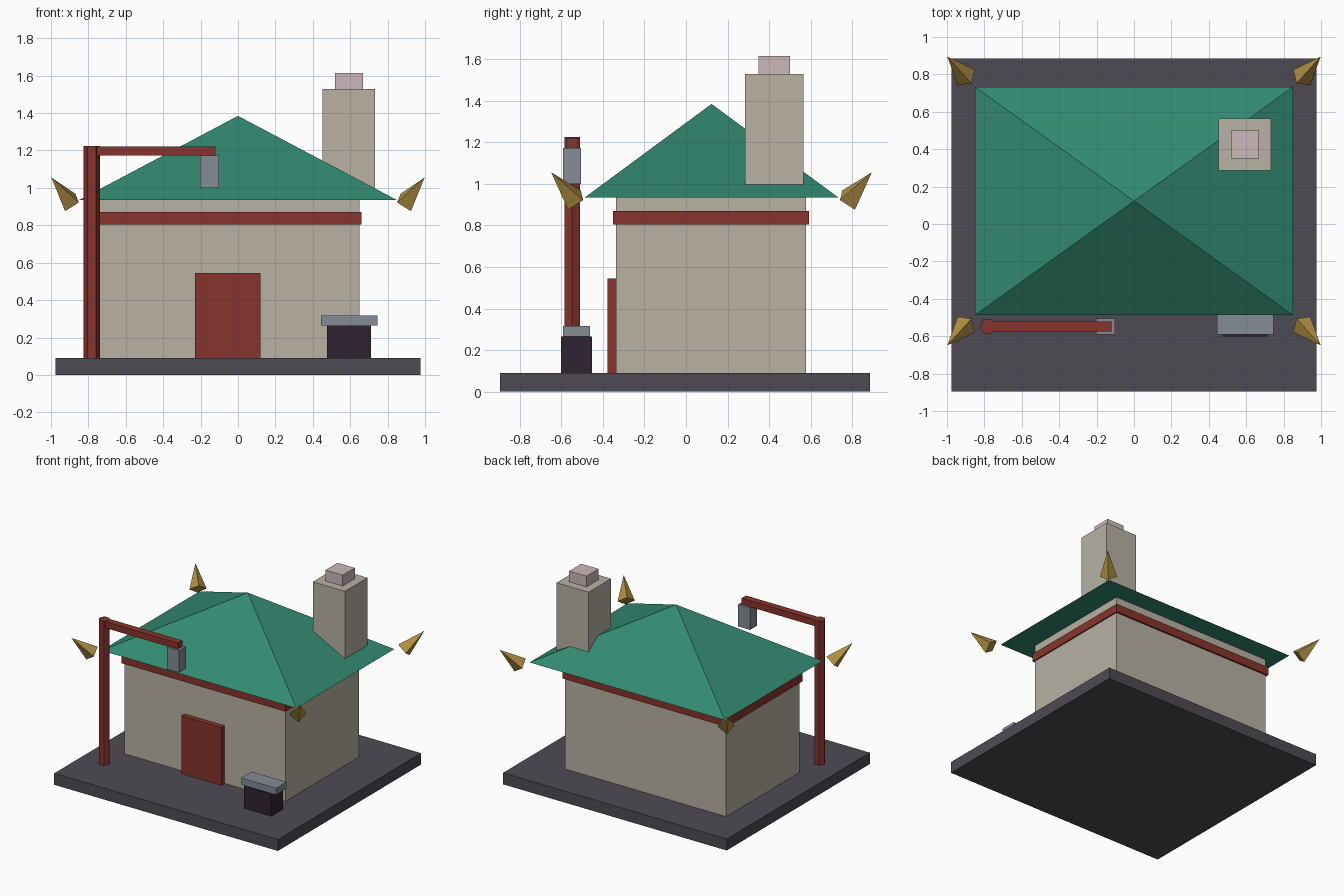
import bpy
import math
from mathutils import Vector, Matrix

cube = bpy.data.objects.get("Cube")
if cube:
    bpy.data.objects.remove(cube, do_unlink=True)


def material(name, hex_code):
    """Flat colour from an sRGB hex code, stored as linear values."""
    def linear(c):
        return c / 12.92 if c <= 0.04045 else ((c + 0.055) / 1.055) ** 2.4
    rgba = [linear(c / 255) for c in bytes.fromhex(hex_code)] + [1.0]
    m = bpy.data.materials.new(name)
    m.use_nodes = True
    m.diffuse_color = rgba
    m.node_tree.nodes["Principled BSDF"].inputs["Base Color"].default_value = rgba
    return m


plaster = material("plaster", "b8b1a4")
red = material("red_paint", "88342d")
green = material("green_tile", "328a71")
slate = material("slate", "4e4a53")
pink = material("pale_pink", "cdb9ba")
grey = material("grey_stone", "858c95")
dark = material("dark_iron", "302431")
gold = material("gold", "b09042")


def finish(name, mat):
    obj = bpy.context.object
    obj.name = obj.data.name = name
    obj.data.materials.append(mat)
    return obj


def box(name, mat, x, y, z):
    """Box from (min, max) ranges on each axis."""
    bpy.ops.mesh.primitive_cube_add(size=1)
    obj = finish(name, mat)
    obj.data.transform(
        Matrix.Translation([(a + b) / 2 for a, b in (x, y, z)])
        @ Matrix.Diagonal([b - a for a, b in (x, y, z)] + [1]))
    return obj


# Ground slab and house body
box("ground_slab", slate, (-0.975, 0.975), (-0.896, 0.886), (0, 0.09))
box("walls", plaster, (-0.755, 0.65), (-0.337, 0.578), (0.09, 0.94))
box("wall_band", red, (-0.77, 0.66), (-0.352, 0.592), (0.805, 0.87))
box("door", red, (-0.23, 0.12), (-0.377, -0.33), (0.09, 0.545))

# Pyramid roof
ROOF_Y = 0.123
bpy.ops.mesh.primitive_cone_add(vertices=4, radius1=math.sqrt(2), radius2=0, depth=1)
roof = finish("roof", green)
roof.data.transform(Matrix.Translation((0, ROOF_Y, 1.16))
                    @ Matrix.Diagonal((0.85, 0.61, 0.45, 1))
                    @ Matrix.Rotation(math.pi / 4, 4, "Z"))

# Gold spikes at the four roof corners
for side, sx in (("left", 1), ("right", -1)):
    for end, sy in (("back", 1), ("front", -1)):
        base = Vector((sx * 0.897, ROOF_Y + sy * 0.66, 0.922))
        tip = Vector((sx * 0.998, ROOF_Y + sy * 0.772, 1.056))
        axis = (tip - base).normalized()
        across = axis.cross(Vector((0, 0, 1))).normalized()
        frame = Matrix((across, axis.cross(across), axis)).transposed().to_4x4()
        bpy.ops.mesh.primitive_cone_add(vertices=4, radius1=0.062, radius2=0,
                                        depth=(tip - base).length)
        spike = finish(f"roof_spike_{end}_{side}", gold)
        spike.data.transform(Matrix.Translation((base + tip) / 2) @ frame)

# Chimney
box("chimney", plaster, (0.453, 0.733), (0.285, 0.565), (0.94, 1.53))
box("chimney_pot", pink, (0.518, 0.668), (0.35, 0.5), (1.53, 1.615))

# Hexagonal post with an arm and a hanging lantern
bpy.ops.mesh.primitive_cylinder_add(vertices=6, radius=0.043, depth=1.135)
post = finish("lantern_post", red)
post.data.transform(Matrix.Translation((-0.782, -0.548, 0.6575))
                    @ Matrix.Rotation(math.pi / 2, 4, "Z"))
box("lantern_arm", red, (-0.782, -0.12), (-0.575, -0.521), (1.172, 1.222))
box("lantern", grey, (-0.204, -0.101), (-0.591, -0.506), (1.0, 1.174))

# Forge block with a stone top
box("block_body", dark, (0.476, 0.711), (-0.602, -0.453), (0.09, 0.265))
box("block_top", grey, (0.444, 0.746), (-0.592, -0.463), (0.265, 0.317))
